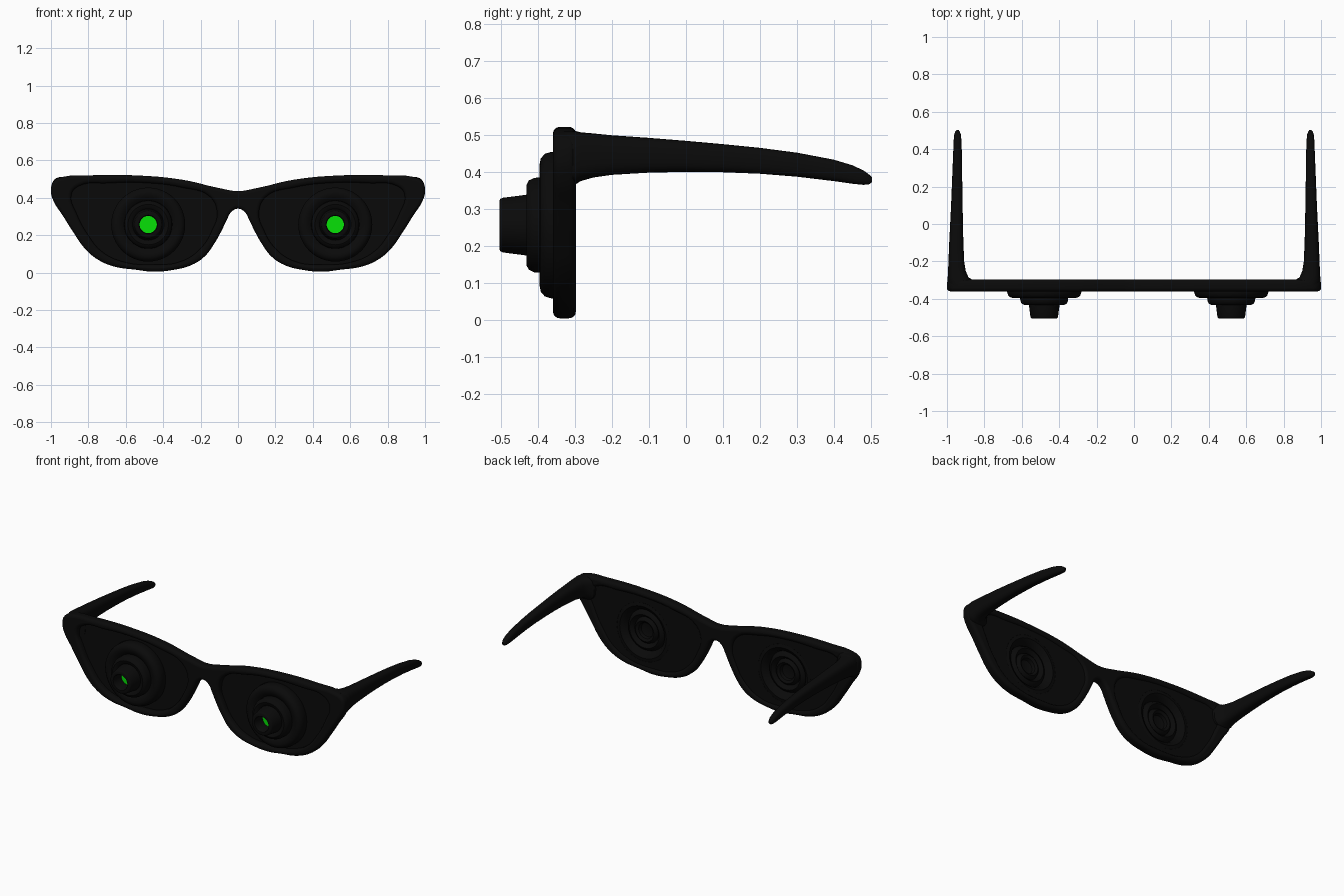
import bpy, bmesh, math

if "Cube" in bpy.data.objects:
    bpy.data.objects.remove(bpy.data.objects["Cube"])


def material(name, color):
    m = bpy.data.materials.new(name)
    m.diffuse_color = (*color, 1)
    m.use_nodes = True
    m.node_tree.nodes["Principled BSDF"].inputs["Base Color"].default_value = m.diffuse_color
    return m


BLACK = material("black_plastic", (0.003, 0.003, 0.003))
GREEN = material("green_glow", (0.002, 0.75, 0.002))


def finish(ob, mat, angle=40):
    ob.data.materials.clear()
    ob.data.materials.append(mat)
    bpy.ops.object.select_all(action='DESELECT')
    ob.select_set(True)
    bpy.context.view_layer.objects.active = ob
    if ob.type == 'CURVE':
        bpy.ops.object.convert(target='MESH')
    ob = bpy.context.object
    bpy.ops.object.transform_apply(location=True, rotation=True, scale=True)
    bpy.ops.object.shade_smooth_by_angle(angle=math.radians(angle))
    return ob


def plate(name, loops, y, thick, bevel):
    """Flat sheet in the xz plane from smooth closed loops; inner loops are holes."""
    cu = bpy.data.curves.new(name, 'CURVE')
    cu.dimensions = '2D'
    cu.fill_mode = 'BOTH'
    cu.resolution_u = 6
    cu.extrude = thick / 2 - bevel
    cu.bevel_depth = bevel
    cu.bevel_resolution = 3
    cu.offset = -bevel
    for pts in loops:
        s = cu.splines.new('BEZIER')
        s.bezier_points.add(len(pts) - 1)
        s.use_cyclic_u = True
        for bp, (x, z) in zip(s.bezier_points, pts):
            bp.co = (x, z, 0)
            bp.handle_left_type = bp.handle_right_type = 'AUTO'
    ob = bpy.data.objects.new(name, cu)
    bpy.context.collection.objects.link(ob)
    ob.location.y = y
    ob.rotation_euler.x = math.pi / 2
    return finish(ob, BLACK)


def loft(name, rings, mat):
    """Bridge successive rings of points into a surface closed at both ends."""
    bm = bmesh.new()
    vs = [[bm.verts.new(p) for p in r] for r in rings]
    n = len(vs[0])
    for a, b in zip(vs, vs[1:]):
        for i in range(n):
            j = (i + 1) % n
            bm.faces.new((a[i], a[j], b[j], b[i]))
    bm.faces.new(vs[0])
    bm.faces.new(vs[-1])
    bmesh.ops.recalc_face_normals(bm, faces=bm.faces)
    me = bpy.data.meshes.new(name)
    bm.to_mesh(me)
    bm.free()
    ob = bpy.data.objects.new(name, me)
    bpy.context.collection.objects.link(ob)
    return finish(ob, mat)


def circle(cx, cz, r, n=12):
    return [(cx + r * math.cos(2 * math.pi * i / n), cz + r * math.sin(2 * math.pi * i / n))
            for i in range(n)]


def lathe(name, cx, cz, profile, mat, n=48):
    """Revolve (radius, y) pairs about an axis along y."""
    loft(name, [[(x, y, z) for x, z in circle(cx, cz, r, n)] for r, y in profile], mat)


# Frame outline (right half, top centre to bottom centre) and lens opening
HALF = [(0, .436), (.1, .452), (.3, .497), (.55, .52), (.8, .52), (.93, .513), (.985, .49), (1, .44),
        (.985, .38), (.94, .31), (.88, .215), (.82, .13), (.75, .07), (.66, .032), (.55, .016),
        (.45, .005), (.35, .014), (.25, .04), (.18, .085), (.13, .15), (.09, .22), (.063, .275),
        (.035, .325), (0, .342)]
OPENING = [(.112, .32), (.15, .405), (.3, .455), (.5, .48), (.7, .478), (.85, .463), (.89, .42), (.86, .31),
           (.8, .2), (.73, .115), (.62, .06), (.45, .043), (.3, .062), (.2, .13), (.14, .225)]


def mirror(pts):
    return [(-x, z) for x, z in pts]


outline = HALF + mirror(HALF[1:-1])[::-1]
plate("frame_front", [outline, OPENING, mirror(OPENING)], -.329, .062, .018)

# Stepped barrel cross-section (radius, y): ridged at the rear, bored in front
BARREL = [(.03, -.36), (.045, -.355), (.05, -.335), (.065, -.325), (.078, -.335), (.083, -.35),
          (.09, -.335), (.105, -.322), (.12, -.33), (.13, -.35), (.14, -.325), (.165, -.308),
          (.187, -.312), (.198, -.33), (.198, -.365), (.193, -.382), (.18, -.393), (.165, -.396),
          (.145, -.39), (.129, -.378), (.128, -.41), (.121, -.425), (.108, -.432), (.094, -.428),
          (.084, -.42), (.081, -.44), (.074, -.495), (.071, -.502), (.066, -.505), (.05, -.505),
          (.046, -.5), (.046, -.42)]
Z = .257
for side, sx, bx in (("left", -1, -.48), ("right", 1, .52)):
    # Dark lens, set into the rear of the rim
    cx = sum(x for x, z in OPENING) / len(OPENING)
    shape = [(sx * (cx + (x - cx) * 1.02), .26 + (z - .26) * 1.03) for x, z in OPENING]
    plate(side + "_lens", [shape, circle(bx, Z, .185)], -.318, .014, .002)
    lathe(side + "_barrel", bx, Z, BARREL, BLACK)
    # Green light at the bottom of the bore
    lathe(side + "_light", bx, Z, [(.046, -.419), (.046, -.428)], GREEN)

# Temple arm sections: y, inner x, outer x, bottom z, top z
ARM = [(-.33, .85, .99, .37, .512), (-.30, .86, .998, .366, .512), (-.285, .885, .996, .376, .508),
       (-.25, .9, .994, .386, .505), (-.2, .908, .992, .393, .5), (-.1, .912, .988, .399, .493),
       (0, .915, .983, .401, .485), (.1, .916, .978, .4, .476), (.2, .918, .974, .396, .466),
       (.3, .919, .97, .388, .453), (.4, .921, .966, .376, .434), (.45, .923, .964, .369, .419),
       (.48, .926, .961, .366, .405), (.495, .932, .955, .367, .394), (.503, .938, .949, .373, .386)]


def section(sx, y, x0, x1, z0, z1, n=24):
    pts = []
    for i in range(n):
        a = 2 * math.pi * i / n
        c, s = math.cos(a), math.sin(a)
        u = math.copysign(abs(c) ** .7, c)
        v = math.copysign(abs(s) ** .7, s)
        pts.append((sx * ((x0 + x1) / 2 + u * (x1 - x0) / 2), y, (z0 + z1) / 2 + v * (z1 - z0) / 2))
    return pts


for side, sx in (("left", -1), ("right", 1)):
    loft(side + "_temple", [section(sx, *a) for a in ARM], BLACK)
